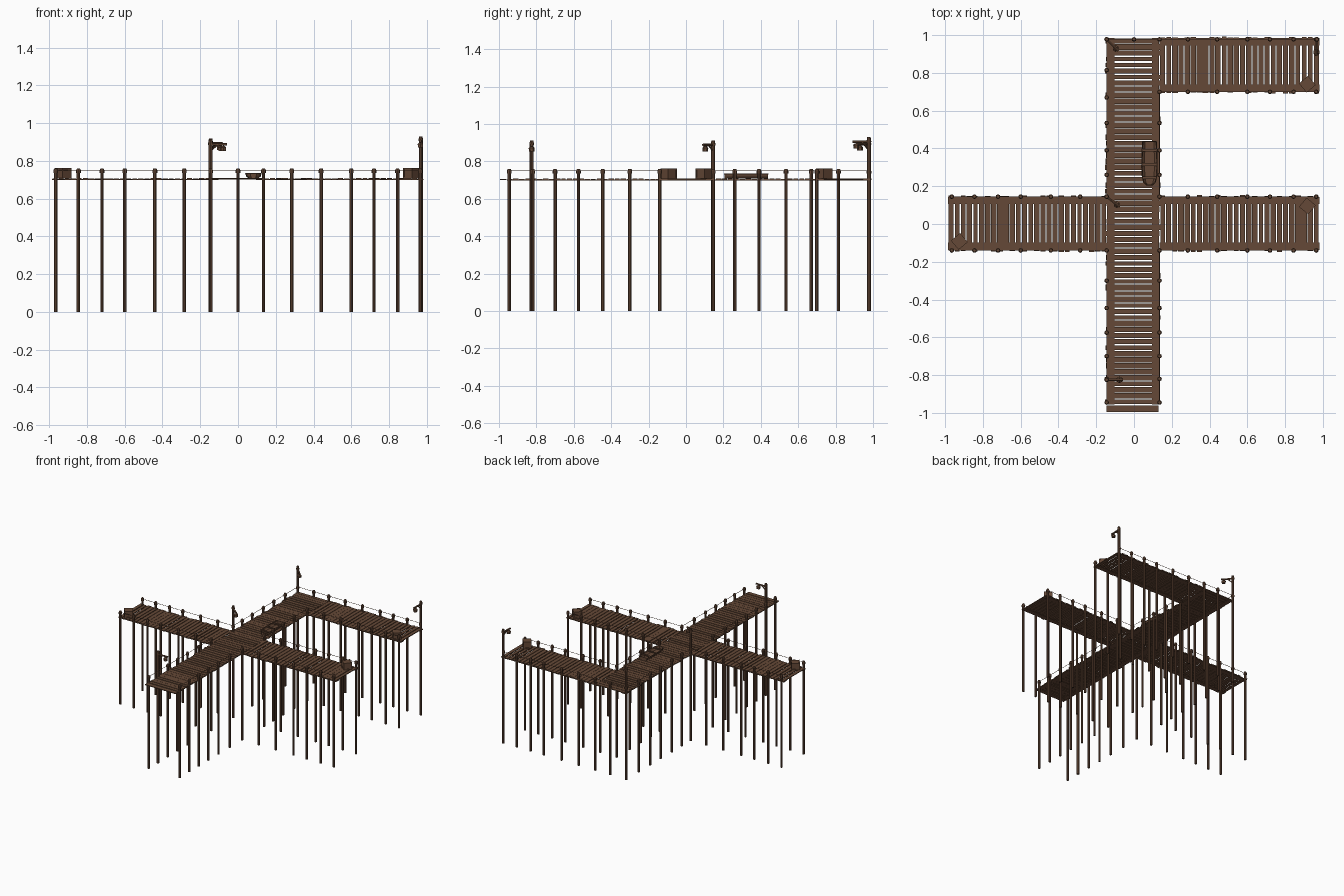
import bpy, bmesh, math, random
from mathutils import Matrix, Vector

if "Cube" in bpy.data.objects:
    bpy.data.objects.remove(bpy.data.objects["Cube"])

random.seed(7)

# The whole pier is one weathered brown
WOOD = bpy.data.materials.new("weathered brown wood")
WOOD.diffuse_color = (0.130, 0.066, 0.038, 1)
WOOD.use_nodes = True
WOOD.node_tree.nodes["Principled BSDF"].inputs["Base Color"].default_value = WOOD.diffuse_color


def finish(bm, name):
    bmesh.ops.recalc_face_normals(bm, faces=bm.faces)
    me = bpy.data.meshes.new(name)
    bm.to_mesh(me)
    bm.free()
    me.materials.append(WOOD)
    ob = bpy.data.objects.new(name, me)
    bpy.context.collection.objects.link(ob)
    return ob


def box(bm, centre, size):
    bmesh.ops.create_cube(bm, size=1, matrix=Matrix.Translation(centre) @ Matrix.Diagonal((*size, 1)))


def rod(bm, a, b, r, r2=None, sides=8):
    a, b = Vector(a), Vector(b)
    d = b - a
    m = Matrix.Translation((a + b) / 2) @ d.to_track_quat('Z', 'Y').to_matrix().to_4x4()
    bmesh.ops.create_cone(bm, cap_ends=True, segments=sides, radius1=r,
                          radius2=r if r2 is None else r2, depth=d.length, matrix=m)


# Walkways: ragged planks across two flat edge stringers
def walkway(name, x0, x1, y0, y1, along_y):
    bm = bmesh.new()
    a, end = (y0, y1) if along_y else (x0, x1)
    lo, hi = (x0, x1) if along_y else (y0, y1)
    pitch = (end - a) / round((end - a) / 0.032)
    while a < end - 0.01:
        w = pitch - random.choice((0.002, 0.004, 0.006, 0.009))
        p, q = lo - random.uniform(-0.004, 0.010), hi + random.uniform(-0.004, 0.008)
        z = 0.7045 + random.uniform(-0.0008, 0.0008)
        c, s, m = (p + q) / 2, q - p, a + pitch / 2
        if along_y:
            box(bm, (c, m, z), (s, w, 0.006))
        else:
            box(bm, (m, c, z), (w, s, 0.006))
        a += pitch
    for e in (lo + 0.02, hi - 0.02):
        if along_y:
            box(bm, (e, (y0 + y1) / 2, 0.7005), (0.038, y1 - y0, 0.005))
        else:
            box(bm, ((x0 + x1) / 2, e, 0.7005), (x1 - x0, 0.038, 0.005))
    finish(bm, name)


walkway("main_walkway", -0.143, 0.133, -0.957, 0.985, True)
walkway("left_walkway", -0.985, -0.143, -0.138, 0.145, False)
walkway("right_walkway", 0.135, 0.982, -0.138, 0.145, False)
walkway("back_walkway", 0.135, 0.982, 0.700, 0.985, False)

bm = bmesh.new()
box(bm, (-0.007, -0.978, 0.703), (0.275, 0.034, 0.006))
finish(bm, "front_end_plank")

# Post rows; a rope joins the tops of each row
FRONT_Y = [-0.945, -0.82, -0.70, -0.575, -0.445, -0.30, -0.14]
BACK_Y = [0.145, 0.26, 0.39, 0.535]
ARM_X = [0.135, 0.285, 0.44, 0.60, 0.72, 0.845, 0.965]
XL, XR = -0.145, 0.135
LEFT_X = [XL] + [-x for x in ARM_X[1:]]
rows = [
    [(XL, y) for y in FRONT_Y],
    [(XR, y) for y in FRONT_Y],
    [(XL, y) for y in BACK_Y + [0.67, 0.815, 0.978]],
    [(XR, y) for y in BACK_Y + [0.70]],
    [(x, -0.14) for x in LEFT_X],
    [(x, 0.145) for x in LEFT_X],
    [(x, -0.14) for x in ARM_X],
    [(x, 0.145) for x in ARM_X],
    [(x, 0.70) for x in ARM_X],
    [(x, 0.978) for x in [XL, 0.0] + ARM_X],
]
# Lamp posts: position, arm direction in degrees, extra height
lamps = [(XL, -0.825, 0, -0.005), (XL, 0.145, -38, -0.005),
         (XL, 0.978, -45, 0.0), (0.968, 0.978, -92, 0.012)]

posts, caps, ropes = bmesh.new(), bmesh.new(), bmesh.new()
done = set()
for row in rows:
    for x, y in row:
        if (x, y) in done:
            continue
        done.add((x, y))
        rod(posts, (x, y, 0), (x, y, 0.738), 0.009)
        rod(caps, (x, y, 0.735), (x, y, 0.750), 0.0125)
        rod(caps, (x, y, 0.750), (x, y, 0.760), 0.0125, 0.008)
    for (xa, ya), (xb, yb) in zip(row, row[1:]):
        rod(ropes, (xa, ya, 0.749), (xb, yb, 0.749), 0.0016, sides=5)
finish(posts, "support_posts")
finish(caps, "post_caps")
finish(ropes, "rope_rails")

# Lamp posts with bracket, brace and hanging lantern
for i, (x, y, ang, up) in enumerate(lamps):
    d = Vector((math.cos(math.radians(ang)), math.sin(math.radians(ang)), 0))
    base = Vector((x, y, 0))

    def at(r, z):
        return base + d * r + Vector((0, 0, z + up))

    bm = bmesh.new()
    rod(bm, base, at(0, 0.900), 0.0105)
    rod(bm, at(0, 0.893), at(0, 0.918), 0.013, 0.009)
    rod(bm, at(-0.012, 0.893), at(0.088, 0.893), 0.007, sides=6)
    rod(bm, at(0.004, 0.862), at(0.040, 0.892), 0.004, sides=6)
    finish(bm, f"lamp_post_{i + 1}")
    bm = bmesh.new()
    rod(bm, at(0.068, 0.893), at(0.068, 0.878), 0.002, sides=5)
    rod(bm, at(0.068, 0.876), at(0.068, 0.884), 0.018, 0.008, sides=6)
    rod(bm, at(0.068, 0.858), at(0.068, 0.876), 0.015, 0.016, sides=6)
    finish(bm, f"lantern_{i + 1}")

# Crates with raised edge battens
S, H, T = 0.063, 0.055, 0.008
for i, (cx, cy, ang) in enumerate([(-0.925, -0.092, 40), (0.918, 0.095, 50), (0.918, 0.740, 40)]):
    bm = bmesh.new()
    box(bm, (0, 0, H / 2), (S - 0.004, S - 0.004, H - 0.003))
    k = S / 2 - T / 2
    for s in (-1, 1):
        for t in (-1, 1):
            box(bm, (s * k, t * k, H / 2), (T, T, H))
            box(bm, (0, s * k, H / 2 + t * (H - T) / 2), (S, T, T))
            box(bm, (s * k, 0, H / 2 + t * (H - T) / 2), (T, S, T))
    bm.transform(Matrix.Translation((cx, cy, 0.707)) @ Matrix.Rotation(math.radians(ang), 4, 'Z'))
    finish(bm, f"crate_{i + 1}")

# Rowing boat resting on the deck: lofted open hull, rim and thwarts
BX, Z0, Z1 = 0.082, 0.709, 0.732
stations = [(0.438, 0.036), (0.37, 0.040), (0.30, 0.041), (0.25, 0.038), (0.22, 0.030), (0.206, 0.015)]
profile = [(-1, 1), (-0.92, 0.45), (-0.65, 0), (0.65, 0), (0.92, 0.45), (1, 1)]
bm = bmesh.new()
loops = [[bm.verts.new((BX + u * w, y, Z0 + v * (Z1 - Z0))) for u, v in profile] for y, w in stations]
for la, lb in zip(loops, loops[1:]):
    for j in range(len(profile) - 1):
        bm.faces.new((la[j], la[j + 1], lb[j + 1], lb[j]))
bm.faces.new(loops[0])
bm.faces.new(loops[-1])
hull = finish(bm, "boat_hull")
mod = hull.modifiers.new("shell", 'SOLIDIFY')
mod.thickness = 0.003
mod.offset = 0

bm = bmesh.new()
edge = [(BX - w, y, Z1) for y, w in stations] + [(BX + w, y, Z1) for y, w in reversed(stations)]
for a, b in zip(edge, edge[1:] + edge[:1]):
    rod(bm, a, b, 0.0032, sides=6)
finish(bm, "boat_rim")
bm = bmesh.new()
for y, w in ((0.39, 0.074), (0.315, 0.078), (0.245, 0.070)):
    box(bm, (BX, y, 0.727), (w, 0.014, 0.004))
finish(bm, "boat_thwarts")
